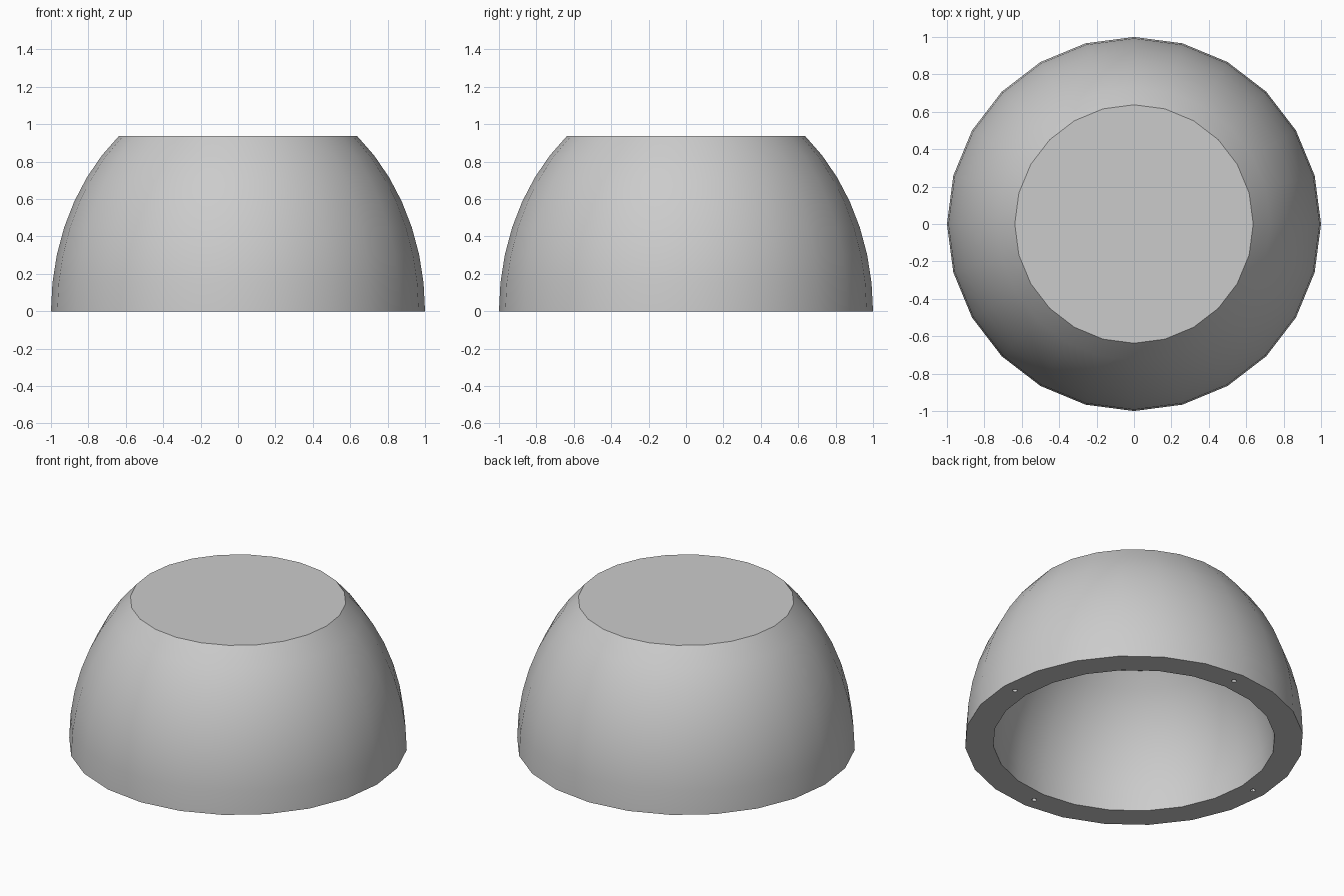
import bpy, bmesh
from math import sin, cos, radians, pi

SIDES = 24
RINGS = 8
STEP = 7.2            # degrees of latitude between rings
FULL_HEIGHT = 1.215   # height of the ellipsoid before its top is cut flat
CAVITY = 0.833        # scale of the cavity against the outside

cube = bpy.data.objects.get("Cube")
if cube:
    bpy.data.objects.remove(cube)

grey = bpy.data.materials.new("light grey")
grey.use_nodes = True
colour = (0.6, 0.6, 0.6, 1)
grey.diffuse_color = colour
grey.node_tree.nodes["Principled BSDF"].inputs["Base Color"].default_value = colour


def arc(scale):
    """Ellipse profile from the rim up to the flat top."""
    angles = [radians(i * STEP) for i in range(RINGS)]
    return [(scale * cos(a), scale * FULL_HEIGHT * sin(a)) for a in angles]


def add_object(name, bm):
    mesh = bpy.data.meshes.new(name)
    bmesh.ops.recalc_face_normals(bm, faces=bm.faces)
    bm.to_mesh(mesh)
    bm.free()
    mesh.materials.append(grey)
    obj = bpy.data.objects.new(name, mesh)
    bpy.context.collection.objects.link(obj)
    return obj


# Dome shell: outer and inner profiles joined by the rim
profile = arc(1)[::-1] + arc(CAVITY)
bm = bmesh.new()
rings = [[bm.verts.new((r * cos(2 * pi * i / SIDES), r * sin(2 * pi * i / SIDES), z))
          for i in range(SIDES)] for r, z in profile]
for low, high in zip(rings, rings[1:]):
    for i in range(SIDES):
        j = (i + 1) % SIDES
        bm.faces.new((low[i], low[j], high[j], high[i]))
bm.faces.new(rings[0])     # flat top
bm.faces.new(rings[-1])    # cavity ceiling
dome = add_object("dome_shell", bm)

# Four small screw holes in the middle of the rim
rim_middle = (1 + CAVITY) / 2
bm = bmesh.new()
for k in range(4):
    made = bmesh.ops.create_cone(bm, cap_ends=True, segments=12,
                                 radius1=0.015, radius2=0.015, depth=0.3)
    bmesh.ops.translate(bm, verts=made["verts"],
                        vec=(rim_middle * cos(k * pi / 2), rim_middle * sin(k * pi / 2), 0))
cutter = add_object("rim_hole_cutter", bm)
cutter.hide_render = True

cut = dome.modifiers.new("rim holes", 'BOOLEAN')
cut.operation = 'DIFFERENCE'
cut.solver = 'EXACT'
cut.object = cutter

for obj in bpy.context.selected_objects:
    obj.select_set(False)
dome.select_set(True)
bpy.context.view_layer.objects.active = dome
bpy.ops.object.modifier_apply(modifier=cut.name)
bpy.data.objects.remove(cutter)
bpy.ops.object.shade_smooth_by_angle(angle=radians(30))
